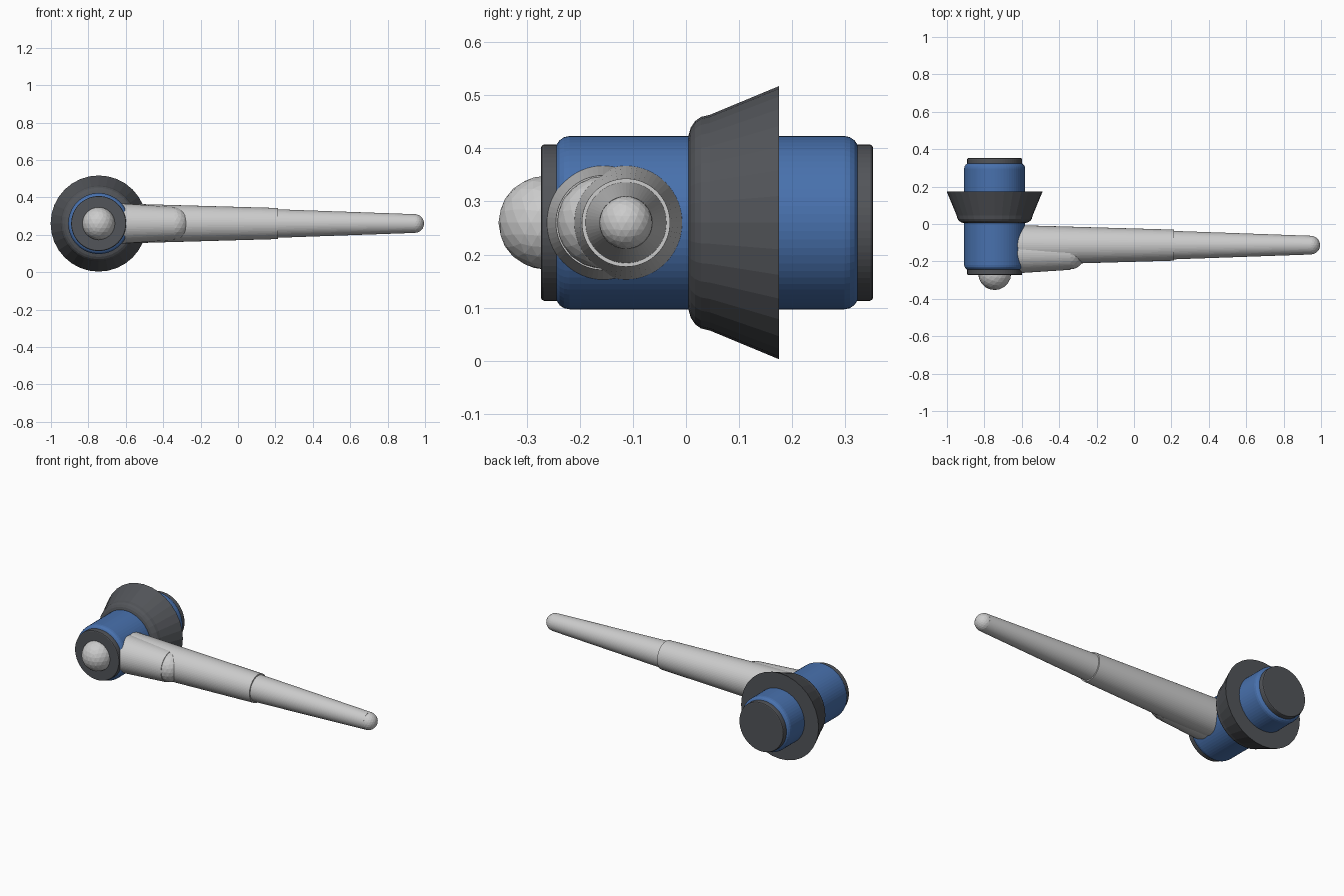
import bpy
import bmesh
import math
from mathutils import Matrix

cube = bpy.data.objects.get("Cube")
if cube:
    bpy.data.objects.remove(cube, do_unlink=True)


def material(name, rgb):
    m = bpy.data.materials.new(name)
    m.use_nodes = True
    color = (*rgb, 1)
    m.diffuse_color = color
    m.node_tree.nodes["Principled BSDF"].inputs["Base Color"].default_value = color
    return m


BLUE = material("blue paint", (0.065, 0.165, 0.42))
DARK = material("dark grey", (0.085, 0.09, 0.10))
LIGHT = material("light grey", (0.6, 0.6, 0.6))

HUB_X, AXIS_Z = -0.745, 0.26
LEVER_Y, BOSS_Y = -0.113, -0.156


def finish(name, bm, mat, location):
    me = bpy.data.meshes.new(name)
    bmesh.ops.recalc_face_normals(bm, faces=bm.faces)
    bm.to_mesh(me)
    bm.free()
    me.materials.append(mat)
    ob = bpy.data.objects.new(name, me)
    ob.location = location
    bpy.context.collection.objects.link(ob)
    return ob


def turned(name, profile, axis, mat, location, sides=32):
    """Solid of revolution from (distance along axis, radius) pairs."""
    bm = bmesh.new()
    rings = []
    for along, r in profile:
        ring = []
        for i in range(sides):
            a = math.tau * i / sides
            u, v = r * math.cos(a), r * math.sin(a)
            ring.append(bm.verts.new((along, u, v) if axis == "x" else (u, along, v)))
        rings.append(ring)
    for a, b in zip(rings, rings[1:]):
        for i in range(sides):
            j = (i + 1) % sides
            bm.faces.new((a[i], a[j], b[j], b[i]))
    bm.faces.new(rings[0])
    bm.faces.new(rings[-1])
    return finish(name, bm, mat, location)


def rounded(start, end, radius, bevel, steps=4):
    """Cylinder profile with both rims rounded."""
    arc = [math.pi / 2 * i / steps for i in range(steps + 1)]
    rim = [(bevel * (1 - math.sin(a)), radius - bevel * (1 - math.cos(a))) for a in arc]
    return [(start + d, r) for d, r in reversed(rim)] + [(end - d, r) for d, r in rim]


def ball(name, radius, location):
    bm = bmesh.new()
    bmesh.ops.create_icosphere(bm, subdivisions=3, radius=radius, matrix=Matrix())
    return finish(name, bm, LIGHT, location)


hub = (HUB_X, 0, AXIS_Z)

# Hub barrel with its end caps and front button
turned("hub_barrel", rounded(-0.246, 0.325, 0.163, 0.027), "y", BLUE, hub, 64)
turned("hub_core", rounded(-0.273, 0.352, 0.147, 0.006, 2), "y", DARK, hub, 64)
ball("front_button", 0.088, (HUB_X, -0.265, AXIS_Z))

# Flared collar with a rounded front rim
collar = [(0.005, 0.165), (0.009, 0.179), (0.017, 0.191), (0.028, 0.199),
          (0.045, 0.203), (0.175, 0.257)]
turned("flared_collar", collar, "y", DARK, hub)

# Lever: thick sleeve, thinner stem and round tip
lever = (0, LEVER_Y, AXIS_Z)
turned("lever_sleeve", [(-0.7, 0.109), (0.213, 0.083)], "x", LIGHT, lever, 64)
turned("lever_stem", [(0.1, 0.080), (0.945, 0.050)], "x", LIGHT, lever, 64)
ball("lever_tip", 0.050, (0.945, LEVER_Y, AXIS_Z))

# Short boss beside the sleeve, ending in a dome
turned("lever_boss", [(-0.7, 0.112), (-0.34, 0.089)], "x", LIGHT, (0, BOSS_Y, AXIS_Z), 64)
ball("boss_dome", 0.087, (-0.345, BOSS_Y, AXIS_Z))
